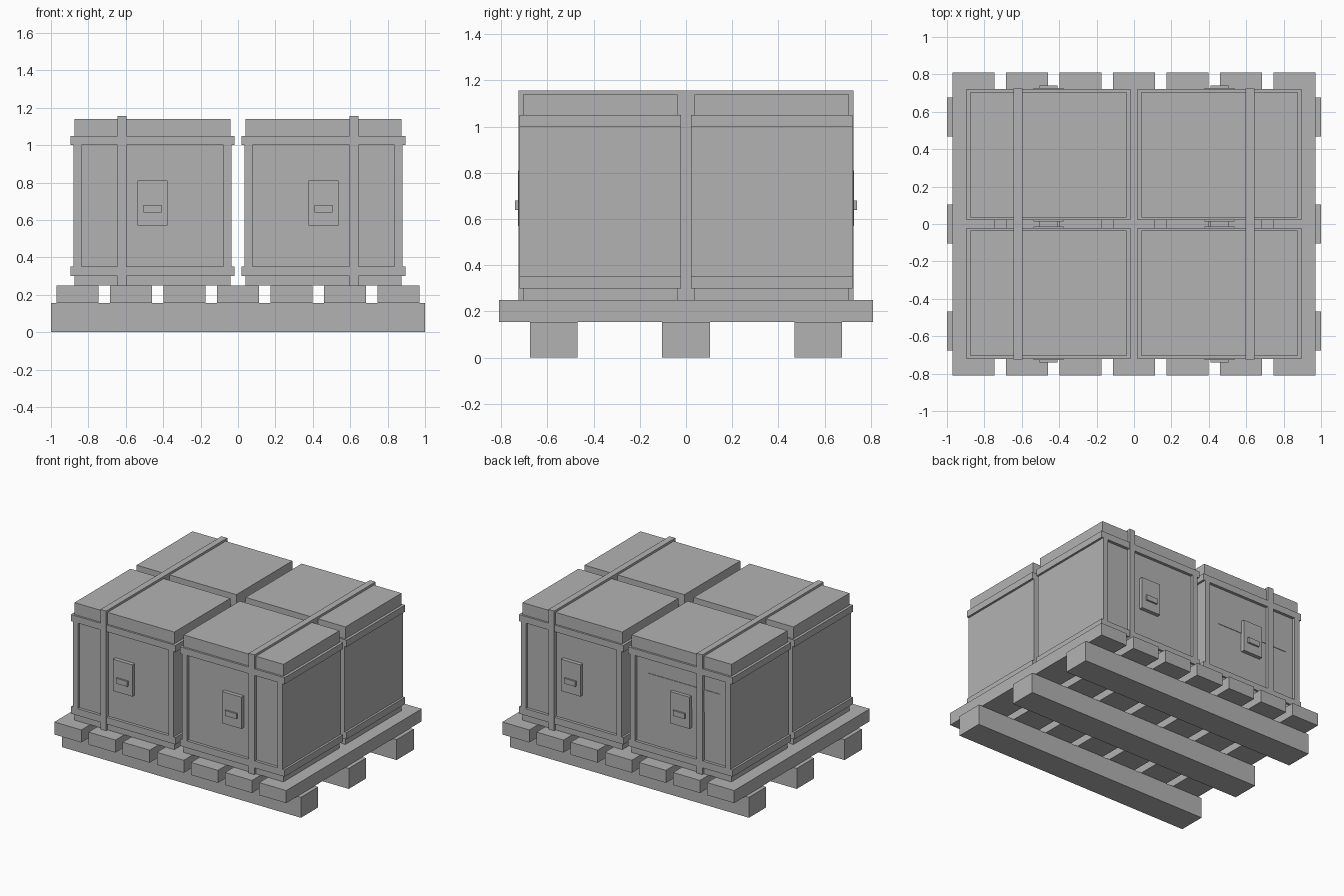
import bpy
import bmesh
from mathutils import Matrix, Vector

default = bpy.data.objects.get("Cube")
if default:
    bpy.data.objects.remove(default)

GREY = (0.45, 0.45, 0.45, 1.0)
grey = bpy.data.materials.new("plain grey")
grey.use_nodes = True
grey.diffuse_color = GREY
grey.node_tree.nodes["Principled BSDF"].inputs["Base Color"].default_value = GREY


def boxes(name, extents):
    """One object made of boxes, each given as x, y and z ranges."""
    bm = bmesh.new()
    for ranges in extents:
        low, high = (Vector(r[i] for r in ranges) for i in (0, 1))
        place = Matrix.Translation((low + high) / 2) @ Matrix.Diagonal((high - low).to_4d())
        bmesh.ops.create_cube(bm, size=1, matrix=place)
    mesh = bpy.data.meshes.new(name)
    bm.to_mesh(mesh)
    bm.free()
    mesh.materials.append(grey)
    obj = bpy.data.objects.new(name, mesh)
    bpy.context.collection.objects.link(obj)
    return obj


def around(centre, half):
    return (centre - half, centre + half)


# Pallet: three runners with seven planks across them
DECK = 0.25
for i in (-1, 0, 1):
    boxes("pallet_runner", [((-1, 1), around(i * 0.572, 0.103), (0, 0.155))])
for i in range(-3, 4):
    boxes("pallet_plank", [(around(i * 0.286, 0.113), (-0.81, 0.81), (0.155, DECK))])


def crate(sx, sy):
    cx, cy = sx * 0.457, sy * 0.371

    # Base and lid, set in from the rims
    for name, z in (("crate_base", (DECK, 0.30)), ("crate_lid", (1.05, 1.14))):
        boxes(name, [(around(cx, 0.418), around(cy, 0.335), z)])
    # Rims project beyond the side walls
    for name, z in (("lower_rim", (0.30, 0.352)), ("upper_rim", (1.0, 1.05))):
        boxes(name, [(around(cx, 0.438), around(cy, 0.35), z)])
    # Recessed core between two full-depth side walls
    wall_z = (0.352, 1.0)
    boxes("crate_core", [(around(cx, 0.38), around(cy, 0.328), wall_z)])
    for side in (-1, 1):
        boxes("crate_side_wall", [(around(cx + side * 0.401, 0.021), around(cy, 0.35), wall_z)])

    # Latch plate and handle on both recessed panels
    for face in (-1, 1):
        def out(near, far):
            return sorted((cy + face * near, cy + face * far))
        boxes("latch_plate", [(around(sx * 0.457, 0.081), out(0.32, 0.357), (0.57, 0.81))])
        boxes("latch_handle", [(around(sx * 0.457, 0.048), out(0.35, 0.37), (0.64, 0.68))])


for sx in (-1, 1):
    for sy in (-1, 1):
        crate(sx, sy)

# Straps: a loop round each pair of crates, with a post filling the gap
END = 0.724
for sx in (-1, 1):
    across = around(sx * 0.621, 0.024)
    upright = (DECK, 1.157)
    boxes("strap", [
        (across, (-END, END), (1.135, 1.157)),
        (across, (-END, -0.69), upright),
        (across, (0.69, END), upright),
        (across, (-0.04, 0.04), upright),
    ])

# Blank label plate on one rear panel
boxes("rear_label", [((-0.775, -0.17), (0.695, 0.703), (0.715, 0.885))])
